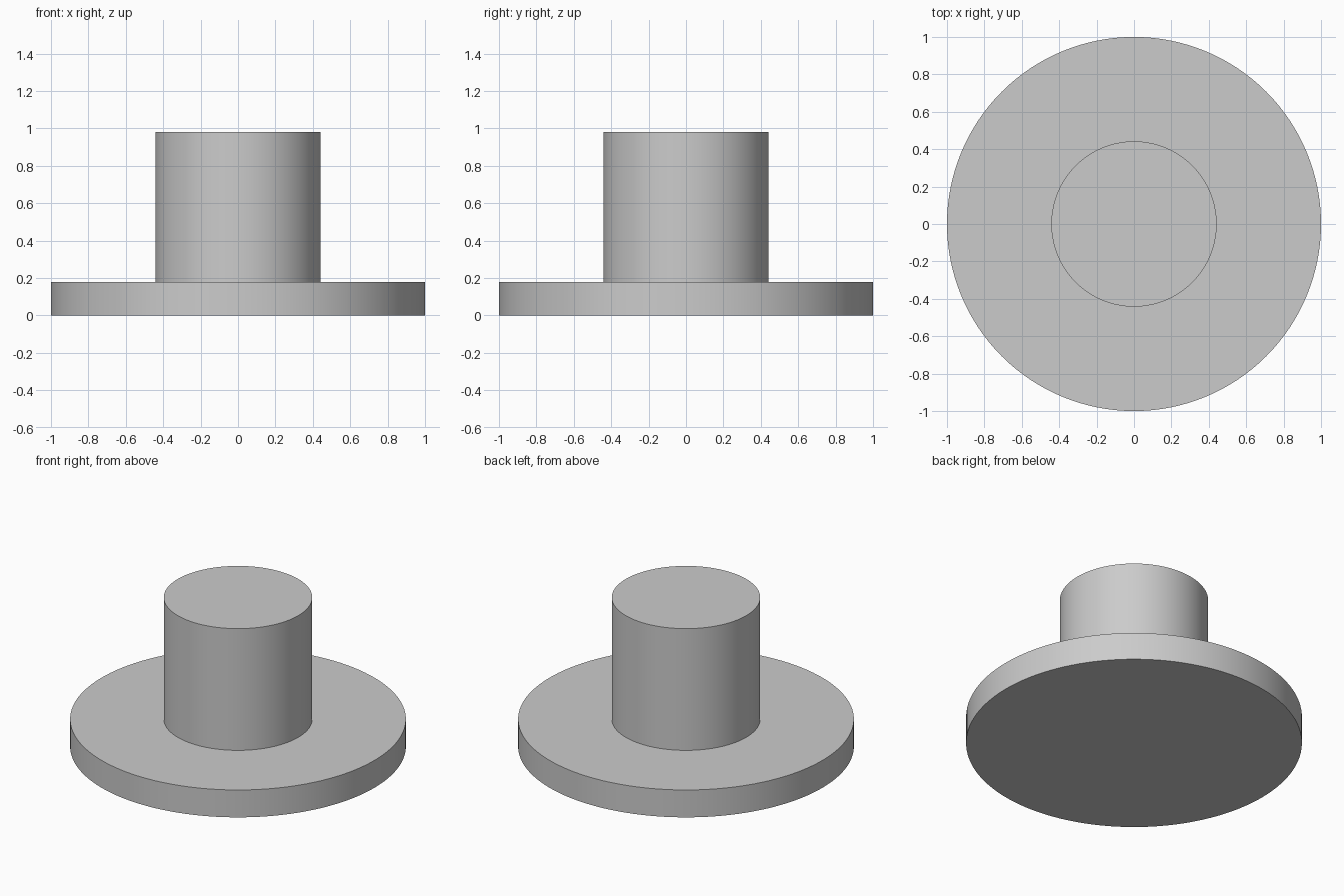
import bpy
import bmesh
from math import radians, tau
from mathutils import Vector

SEGMENTS = 128
BASE_RADIUS, BASE_TOP = 1.0, 0.18
POST_RADIUS, POST_TOP = 0.442, 0.98

cube = bpy.data.objects.get("Cube")
if cube:
    bpy.data.objects.remove(cube, do_unlink=True)


def make_material(name, colour):
    mat = bpy.data.materials.new(name)
    mat.use_nodes = True
    mat.diffuse_color = colour
    mat.node_tree.nodes["Principled BSDF"].inputs["Base Color"].default_value = colour
    return mat


def lathe(name, profile, mat):
    """Revolve an open (radius, height) profile into a capped solid."""
    bm = bmesh.new()
    verts = [bm.verts.new((r, 0, z)) for r, z in profile]
    edges = [bm.edges.new(pair) for pair in zip(verts, verts[1:])]
    bmesh.ops.spin(bm, geom=verts + edges, cent=Vector(), axis=(0, 0, 1),
                   angle=tau, steps=SEGMENTS, use_duplicate=False)
    bmesh.ops.remove_doubles(bm, verts=bm.verts, dist=0.0001)
    bmesh.ops.holes_fill(bm, edges=[e for e in bm.edges if e.is_boundary], sides=0)
    bmesh.ops.recalc_face_normals(bm, faces=bm.faces)
    mesh = bpy.data.meshes.new(name)
    bm.to_mesh(mesh)
    bm.free()
    mesh.materials.append(mat)
    obj = bpy.data.objects.new(name, mesh)
    bpy.context.collection.objects.link(obj)
    return obj


# Round flange with a solid cylindrical post, turned as one piece
grey = make_material("plain grey", (0.6, 0.6, 0.6, 1))
plug = lathe("flanged_post", [
    (BASE_RADIUS, 0),
    (BASE_RADIUS, BASE_TOP),
    (POST_RADIUS, BASE_TOP),
    (POST_RADIUS, POST_TOP),
], grey)

# Smooth walls, crisp rims
bpy.ops.object.select_all(action="DESELECT")
plug.select_set(True)
bpy.context.view_layer.objects.active = plug
bpy.ops.object.shade_smooth_by_angle(angle=radians(30))
